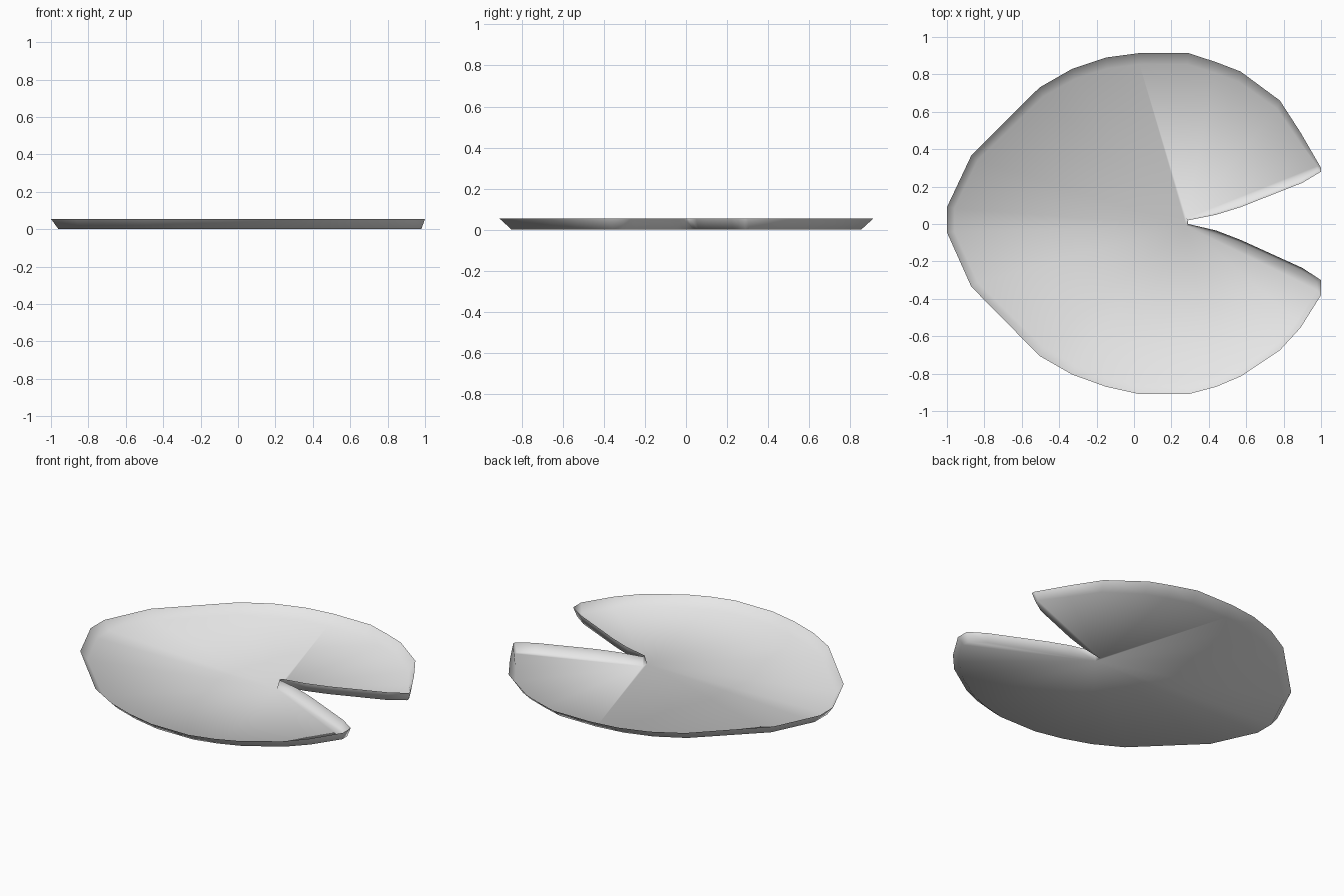
import bpy
import bmesh

default_cube = bpy.data.objects.get("Cube")
if default_cube:
    bpy.data.objects.remove(default_cube, do_unlink=True)

RIM_HEIGHT = 0.055

# Back side of the notch and back half of the rim, round to the far end
back_lip = [(0.29, 0.02), (0.44, 0.05), (0.57, 0.09), (0.9, 0.22),
            (1, 0.28), (1, 0.3)]
back_rim = [(0.89, 0.49), (0.78, 0.66), (0.57, 0.815), (0.44, 0.865),
            (0.29, 0.914), (0.03, 0.914), (-0.15, 0.89), (-0.33, 0.83),
            (-0.505, 0.73), (-0.87, 0.366), (-1, 0.09)]

# Front half of the rim and front side of the notch
front_rim = [(-1, -0.045), (-0.87, -0.335), (-0.505, -0.705), (-0.33, -0.805),
             (-0.15, -0.87), (0.03, -0.91), (0.29, -0.91), (0.44, -0.87),
             (0.57, -0.815), (0.78, -0.675), (0.89, -0.555), (1, -0.38)]
front_lip = [(1, -0.3), (0.9, -0.235), (0.57, -0.085), (0.44, -0.035), (0.29, 0)]


def taper_rim(point):
    """Floor position below a point on the round outer rim."""
    x, y = point
    return (x * (0.98 if x > 0 else 0.96), y * 0.934)


def taper_lip(point, side):
    """Floor position below a point on the notch, eased away from the slit."""
    x, y = point
    return (min(x - 0.01, 0.98), y + side * 0.01)


def make_material(name, color):
    material = bpy.data.materials.new(name)
    material.use_nodes = True
    material.diffuse_color = color
    shader = material.node_tree.nodes["Principled BSDF"]
    shader.inputs["Base Color"].default_value = color
    return material


# Notched leaf: an open shallow dish with a flat floor and a flared edge
rim_outline = back_lip + back_rim + front_rim + front_lip
floor_outline = [taper_lip(p, 1) for p in back_lip]
floor_outline += [taper_rim(p) for p in back_rim + front_rim]
floor_outline += [taper_lip(p, -1) for p in front_lip]

bm = bmesh.new()
rim = [bm.verts.new((x, y, RIM_HEIGHT)) for x, y in rim_outline]
floor = [bm.verts.new((x, y, 0)) for x, y in floor_outline]

# Flared edge
for i in range(len(rim)):
    j = (i + 1) % len(rim)
    bm.faces.new((rim[i], floor[i], floor[j], rim[j]))

# Floor fans out from the inner end of the notch, like leaf veins:
# the back lobe from its back corner, the rest from its front corner
back_top = rim_outline.index((0.03, 0.914))
for i in range(1, len(floor) - 1):
    hub = floor[0] if i < back_top else floor[-1]
    if i == back_top:
        bm.faces.new((floor[0], floor[i], floor[-1]))
    if floor[i + 1] is not hub:
        bm.faces.new((hub, floor[i], floor[i + 1]))

# One continuous smooth sheet facing up
bmesh.ops.recalc_face_normals(bm, faces=bm.faces)
if sum(face.normal.z for face in bm.faces) < 0:
    bmesh.ops.reverse_faces(bm, faces=bm.faces)
for face in bm.faces:
    face.smooth = True

mesh = bpy.data.meshes.new("lily_pad")
bm.to_mesh(mesh)
bm.free()
mesh.materials.append(make_material("pale grey", (0.8, 0.8, 0.8, 1)))
lily_pad = bpy.data.objects.new("lily_pad", mesh)
bpy.context.collection.objects.link(lily_pad)
